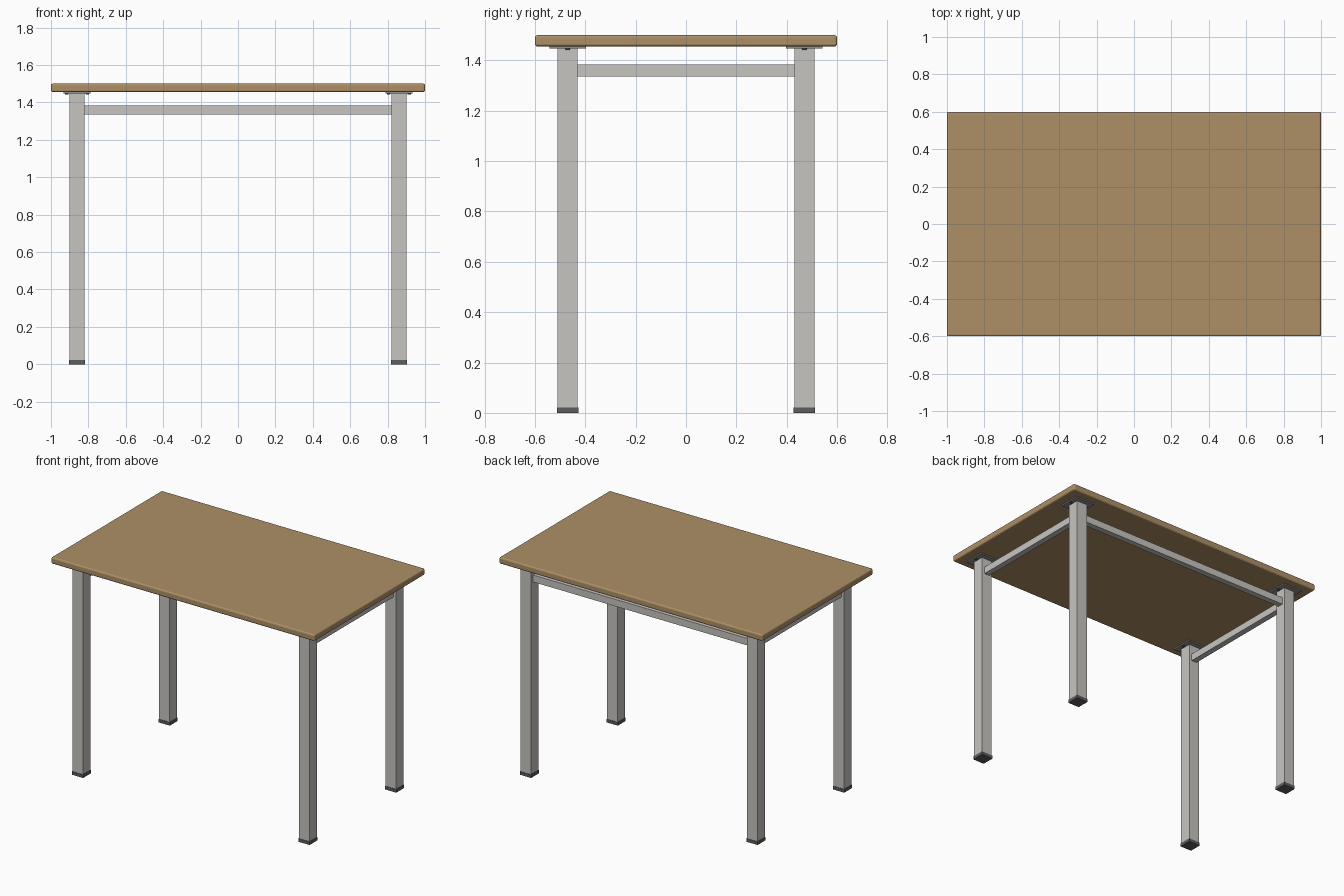
import bpy, bmesh
from mathutils import Matrix

if "Cube" in bpy.data.objects:
    bpy.data.objects.remove(bpy.data.objects["Cube"])


def material(name, rgb):
    m = bpy.data.materials.new(name)
    m.diffuse_color = (*rgb, 1)
    m.use_nodes = True
    m.node_tree.nodes["Principled BSDF"].inputs["Base Color"].default_value = m.diffuse_color
    return m


WOOD = material("warm wood", (0.42, 0.28, 0.135))
STEEL = material("light steel", (0.57, 0.56, 0.53))
PLATE = material("bracket grey", (0.29, 0.29, 0.29))
RUBBER = material("dark rubber", (0.11, 0.11, 0.11))


def finish(name, bm, mat):
    me = bpy.data.meshes.new(name)
    bm.to_mesh(me)
    bm.free()
    me.materials.append(mat)
    ob = bpy.data.objects.new(name, me)
    bpy.context.collection.objects.link(ob)
    return ob


def box(name, center, size, mat, bevel=0, segments=2):
    bm = bmesh.new()
    bmesh.ops.create_cube(bm, size=1, matrix=Matrix.Translation(center) @ Matrix.Diagonal((*size, 1)))
    ob = finish(name, bm, mat)
    if bevel:
        mod = ob.modifiers.new("soft edges", 'BEVEL')
        mod.width, mod.segments = bevel, segments
    return ob


def screw(name, center, mat):
    bm = bmesh.new()
    bmesh.ops.create_cone(bm, cap_ends=True, segments=12, radius1=0.008, radius2=0.01,
                          depth=0.006, matrix=Matrix.Translation(center))
    return finish(name, bm, mat)


LX, LY = 0.86, 0.47      # leg centres
TOP, UNDER = 1.5, 1.455  # tabletop faces

# Tabletop with softly rounded edges
box("tabletop", (0, 0, (TOP + UNDER) / 2), (2, 1.2, TOP - UNDER), WOOD, 0.01, 3)

# Legs with rubber feet, mounting plates and screws
for sx, side in ((-1, "left"), (1, "right")):
    for sy, end in ((-1, "front"), (1, "back")):
        x, y, tag = sx * LX, sy * LY, f"{end}_{side}"
        box(f"{tag}_leg", (x, y, 0.733), (0.08, 0.08, 1.43), STEEL)
        box(f"{tag}_foot", (x, y, 0.011), (0.086, 0.086, 0.022), RUBBER)
        box(f"{tag}_mounting_plate", (x, y, UNDER - 0.004), (0.145, 0.145, 0.008), PLATE)
        for k in (-1, 1):
            screw(f"{tag}_screw", (x + k * 0.055, y, UNDER - 0.0105), RUBBER)

    # Side stretcher between front and back legs
    box(f"{side}_stretcher", (sx * LX, 0, 1.36), (0.04, 2 * LY - 0.08, 0.048), STEEL)

# Back stretcher (the front stays open)
box("back_stretcher", (0, LY, 1.36), (2 * LX - 0.08, 0.04, 0.048), STEEL)
